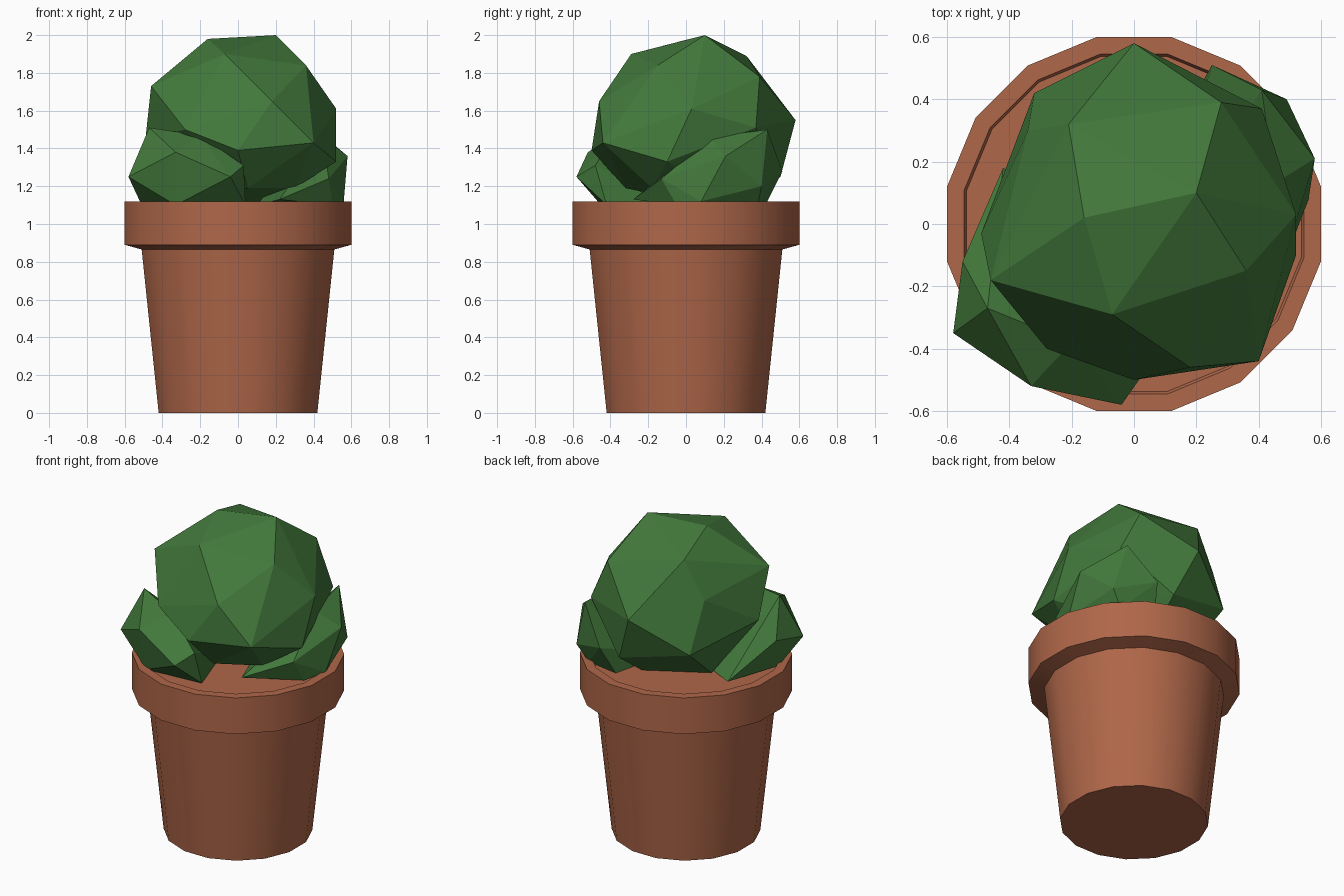
import bpy
import bmesh
import math
from mathutils import Matrix, Vector

cube = bpy.data.objects.get("Cube")
if cube:
    bpy.data.objects.remove(cube, do_unlink=True)


def make_material(name, colour):
    material = bpy.data.materials.new(name)
    material.use_nodes = True
    material.diffuse_color = colour
    shader = material.node_tree.nodes["Principled BSDF"]
    shader.inputs["Base Color"].default_value = colour
    return material


def add_object(name, bm, material):
    bmesh.ops.recalc_face_normals(bm, faces=bm.faces)
    mesh = bpy.data.meshes.new(name)
    bm.to_mesh(mesh)
    bm.free()
    mesh.materials.append(material)
    obj = bpy.data.objects.new(name, mesh)
    bpy.context.collection.objects.link(obj)
    return obj


def lathe(name, profile, material, sides=16):
    """Turn a profile of (flat-side radius, height) around the z axis."""
    bm = bmesh.new()
    half_step = math.pi / sides
    turn = Matrix.Rotation(half_step, 3, "Z")
    verts = [bm.verts.new(turn @ Vector((radius / math.cos(half_step), 0, height)))
             for radius, height in profile]
    edges = [bm.edges.new(pair) for pair in zip(verts, verts[1:])]
    bmesh.ops.spin(bm, geom=verts + edges, cent=(0, 0, 0), axis=(0, 0, 1),
                   angle=math.tau, steps=sides)
    bmesh.ops.remove_doubles(bm, verts=bm.verts, dist=0.0005)
    return add_object(name, bm, material)


def faceted_clump(name, corners, material):
    """Wrap flat facets around a handful of leafy corner points."""
    bm = bmesh.new()
    for corner in corners:
        bm.verts.new(corner)
    result = bmesh.ops.convex_hull(bm, input=bm.verts)
    spare = {item for item in result["geom_interior"] + result["geom_unused"]
             if isinstance(item, bmesh.types.BMVert)}
    bmesh.ops.delete(bm, geom=list(spare), context="VERTS")
    return add_object(name, bm, material)


terracotta = make_material("terracotta", (0.43, 0.135, 0.067, 1))
leaf_green = make_material("leaf green", (0.055, 0.19, 0.044, 1))

# Tapered pot with a thick collar and a slightly sunken top
pot = lathe("flower_pot", [
    (0, 0), (0.42, 0), (0.51, 0.865), (0.6, 0.89),
    (0.6, 1.12), (0.545, 1.12), (0.537, 1.1), (0, 1.1),
], terracotta)
bpy.context.view_layer.objects.active = pot
pot.select_set(True)
bpy.ops.object.shade_smooth_by_angle(angle=math.radians(30))
pot.select_set(False)

# Large central crown, listed from the top ring down to the underside
faceted_clump("main_foliage", [
    (0.2, 0.1, 2), (-0.16, 0.02, 1.98), (-0.07, -0.29, 1.9),
    (-0.21, 0.32, 1.89), (0.36, -0.15, 1.84), (0.28, 0.39, 1.78),
    (-0.46, -0.18, 1.73), (-0.34, 0.3, 1.66), (0.18, -0.46, 1.65),
    (0.52, 0.03, 1.61), (0, 0.58, 1.55), (0.41, 0.37, 1.51),
    (-0.28, -0.4, 1.5), (-0.49, -0.03, 1.45), (0.4, -0.44, 1.43),
    (0, -0.5, 1.39), (-0.32, 0.42, 1.35), (0.52, -0.1, 1.33),
    (0.12, 0.5, 1.25), (0.05, -0.32, 1.19), (0.3, -0.18, 1.19),
    (-0.25, 0.1, 1.1), (0.1, 0.3, 1.1),
], leaf_green)

# Smaller clump spilling over the front
faceted_clump("front_foliage", [
    (-0.47, -0.27, 1.51), (-0.2, -0.38, 1.47), (-0.33, -0.52, 1.38),
    (0.03, -0.48, 1.31), (-0.04, -0.58, 1.25), (-0.58, -0.35, 1.25),
    (-0.55, -0.12, 1.3), (-0.42, 0.18, 1.12), (-0.51, -0.2, 1.1),
    (-0.33, -0.45, 1.1), (0.04, -0.42, 1.1), (-0.1, 0, 1.1),
], leaf_green)

# Smaller clump spilling over the back
faceted_clump("back_foliage", [
    (0.41, 0.43, 1.5), (0.45, 0.13, 1.46), (0.58, 0.21, 1.36),
    (0.49, 0.4, 1.2), (0.25, 0.51, 1.28), (0.48, -0.13, 1.24),
    (0.56, 0.08, 1.12), (0.5, -0.05, 1.1), (0.22, -0.28, 1.13),
    (0.42, 0.38, 1.1), (0.2, 0.42, 1.1), (0.1, 0, 1.1),
], leaf_green)
